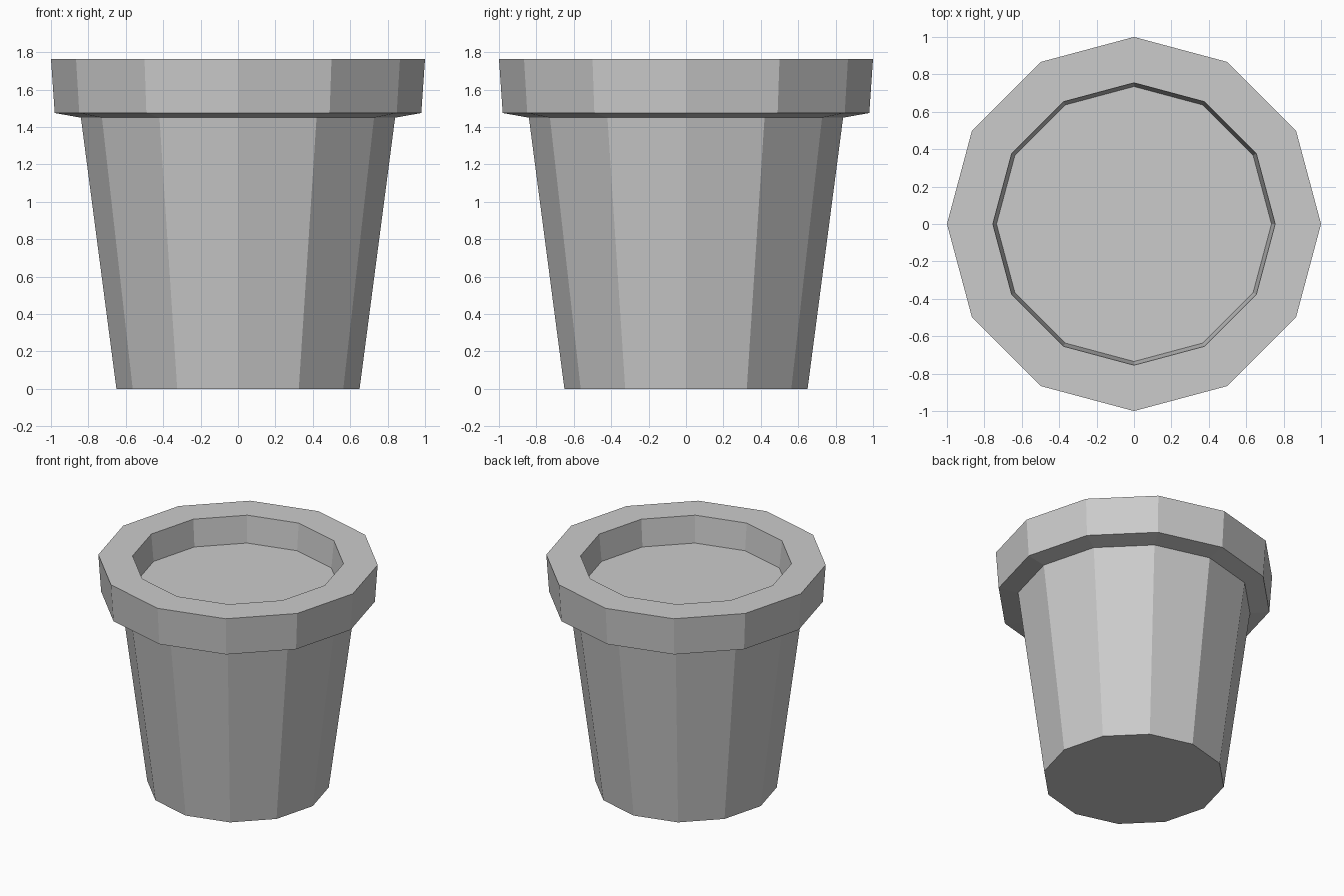
import bpy
import math

SIDES = 12

cube = bpy.data.objects.get("Cube")
if cube:
    bpy.data.objects.remove(cube, do_unlink=True)


def make_material(name, rgb):
    mat = bpy.data.materials.new(name)
    mat.use_nodes = True
    color = (*rgb, 1.0)
    mat.diffuse_color = color
    mat.node_tree.nodes["Principled BSDF"].inputs["Base Color"].default_value = color
    return mat


def lathe(name, profile, mat, cap_start=False, cap_end=False):
    """Spin (radius, height) points into a faceted ring of flat faces."""
    verts, faces = [], []
    for r, z in profile:
        for i in range(SIDES):
            a = math.tau * i / SIDES
            verts.append((r * math.cos(a), r * math.sin(a), z))
    for k in range(len(profile) - 1):
        lo, hi = k * SIDES, (k + 1) * SIDES
        for i in range(SIDES):
            j = (i + 1) % SIDES
            faces.append((lo + i, lo + j, hi + j, hi + i))
    if cap_start:
        faces.append(tuple(reversed(range(SIDES))))
    if cap_end:
        faces.append(tuple(range(len(verts) - SIDES, len(verts))))
    mesh = bpy.data.meshes.new(name)
    mesh.from_pydata(verts, [], faces)
    mesh.materials.append(mat)
    obj = bpy.data.objects.new(name, mesh)
    bpy.context.collection.objects.link(obj)
    return obj


grey = make_material("plain grey", (0.6, 0.6, 0.6))

# Tapered pot with overhanging rim, inner wall and recessed floor
pot_profile = [
    (0.65, 0.0),     # base
    (0.84, 1.45),    # top of the tapered wall
    (0.98, 1.475),   # underside of the rim
    (1.0, 1.765),    # outer rim edge
    (0.755, 1.765),  # inner rim edge
    (0.735, 1.555),  # recessed floor
]
lathe("flower_pot", pot_profile, grey, cap_start=True, cap_end=True)
